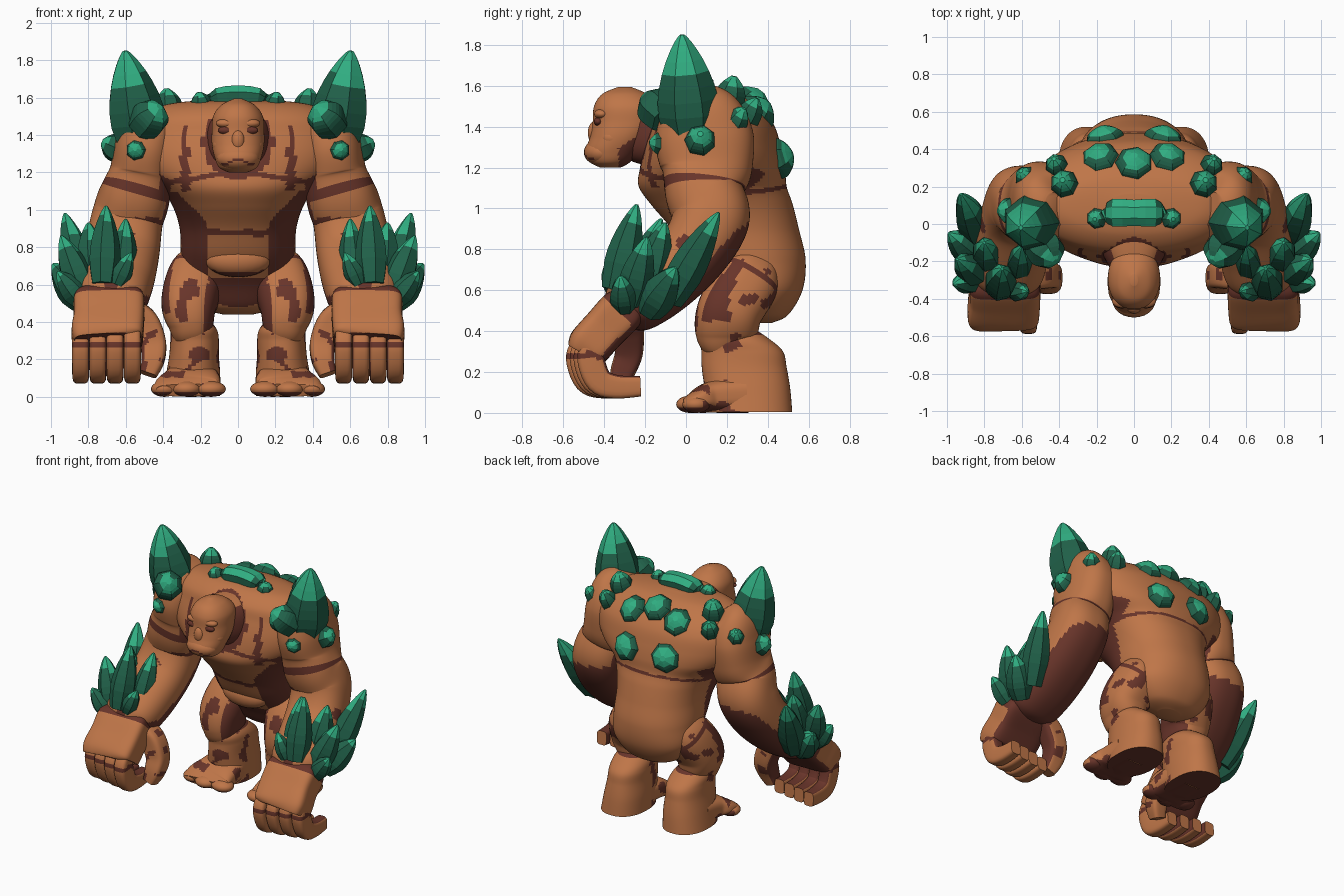
import bpy, bmesh, math
from mathutils import Vector, Matrix, noise

cube = bpy.data.objects.get("Cube")
if cube:
    bpy.data.objects.remove(cube)


def material(name, rgb):
    mat = bpy.data.materials.new(name)
    mat.use_nodes = True
    mat.diffuse_color = (*rgb, 1)
    mat.node_tree.nodes["Principled BSDF"].inputs["Base Color"].default_value = (*rgb, 1)
    return mat


ROCK = [material("orange clay", (.52, .18, .065)), material("dark brown", (.14, .035, .023))]
GEM = [material("bright green", (.03, .42, .22)), material("deep green", (.015, .12, .068))]
built = []


def finish(name, bm, rule, mats, along=None):
    """Colour the faces by a rule and turn the bmesh into an object."""
    bmesh.ops.recalc_face_normals(bm, faces=bm.faces)
    bm.normal_update()
    for face in bm.faces:
        t = along.get(face, 0) if along else 0
        face.material_index = int(bool(rule(face.calc_center_median(), face.normal, t)))
    mesh = bpy.data.meshes.new(name)
    bm.to_mesh(mesh)
    bm.free()
    for mat in mats:
        mesh.materials.append(mat)
    obj = bpy.data.objects.new(name, mesh)
    bpy.context.collection.objects.link(obj)
    built.append(obj)


def resample(keys, steps):
    """Smooth curve through the key rings (position and two radii)."""
    out = []
    last = len(keys) - 1
    for i in range(last):
        quad = [keys[max(i - 1, 0)], keys[i], keys[i + 1], keys[min(i + 2, last)]]
        for s in range(steps):
            u = s / steps
            out.append([b + .5 * u * (c - a + u * (2 * a - 5 * b + 4 * c - d + u * (3 * (b - c) + d - a)))
                        for a, b, c, d in zip(*quad)])
    return out + [list(keys[last])]


def loft(name, keys, rule, mats=ROCK, sides=56, steps=12, power=2.4, flat=False):
    """Skin rings (x, y, z, radius a, radius b); flat keeps the rings horizontal."""
    rings = resample(keys, steps)
    bm = bmesh.new()
    loops = []
    for i, ring in enumerate(rings):
        centre = Vector(ring[:3])
        side, up = Vector((1, 0, 0)), Vector((0, 1, 0))
        if not flat:
            ahead, behind = rings[min(i + 1, len(rings) - 1)], rings[max(i - 1, 0)]
            tangent = (Vector(ahead[:3]) - Vector(behind[:3])).normalized()
            ref = up if abs(tangent.x) > .9 else side
            side = (ref - tangent * ref.dot(tangent)).normalized()
            up = tangent.cross(side)
        loop = []
        for j in range(sides):
            angle = math.tau * (j + .5) / sides
            c, s = math.cos(angle), math.sin(angle)
            a = math.copysign(abs(c) ** (2 / power), c) * max(ring[3], .004)
            b = math.copysign(abs(s) ** (2 / power), s) * max(ring[4], .004)
            loop.append(bm.verts.new(centre + side * a + up * b))
        loops.append(loop)
    along = {}
    for i, (low, high) in enumerate(zip(loops, loops[1:])):
        for j in range(sides):
            k = (j + 1) % sides
            along[bm.faces.new((low[j], low[k], high[k], high[j]))] = (i + .5) / (len(loops) - 1)
    along[bm.faces.new(loops[0])] = 0
    along[bm.faces.new(loops[-1])] = 1
    finish(name, bm, rule, mats, along)


def blob(name, centre, radii, rule):
    bm = bmesh.new()
    shape = Matrix.Translation(centre) @ Matrix.Diagonal((*radii, 1))
    bmesh.ops.create_uvsphere(bm, u_segments=24, v_segments=16, radius=1, matrix=shape)
    finish(name, bm, rule, ROCK)


def crystal(name, base, tip, radius, profile, bright):
    """Faceted crystal, deep green up to the fraction `bright` of its rings."""
    base, tip = Vector(base), Vector(tip)
    keys = [(*base.lerp(tip, t), radius * r, radius * r) for t, r in profile]

    def rule(p, n, t):
        return t < bright + .25 * noise.noise(n * 3)
    loft(name, keys, rule, GEM, 7, 2, 2)


def plain(p, n, t):
    return False


def dark(p, n, t):
    return True


def patchy(p, scale, level):
    return noise.noise(p * scale) > level


# Torso: back is mostly clay, front has seams, dark flanks and a dark groin
def torso_rule(p, n, t):
    x, z = abs(p.x), p.z + .008 * noise.noise(p * 9)
    if n.z < -.45 and x > .36 and z > 1:
        return True
    if p.y > .22:
        return abs(z - 1.03 - .15 * p.y) < .011
    if z > 1.1:
        socket = (x / .19) ** 2 + ((z - 1.36) / .2) ** 2 < 1
        seam = abs(z - 1.19 + .35 * x * x) < .014
        groove = abs(x - .285 + .2 * (z - 1.3) ** 2) < .01 + .014 * (z < 1.33) and z < 1.45
        return socket or seam or groove
    return z < .64 or .86 < z < .895 or x > .165 + .95 * max(0, z - .93)


loft("torso", [(0, .36, .44, .08, .06), (0, .36, .48, .2, .14), (0, .355, .6, .29, .215),
               (0, .3, .75, .305, .285), (0, .24, .9, .312, .312), (0, .175, 1.02, .35, .347),
               (0, .13, 1.11, .41, .362), (0, .13, 1.2, .51, .355), (0, .13, 1.3, .56, .335),
               (0, .13, 1.41, .56, .3), (0, .11, 1.5, .5, .25), (0, .1, 1.565, .375, .16),
               (0, .1, 1.59, .12, .06)],
     torso_rule, sides=128, power=2.25, flat=True)
blob("belly_plate", (0, .09, .73), (.175, .09, .09), lambda p, n, t: n.z < -.75)

# Head and face
loft("neck", [(0, 0, 1.36, .19, .19), (0, -.15, 1.37, .17, .17), (0, -.25, 1.38, .12, .15)],
     lambda p, n, t: n.z < .7)
loft("head", [(0, -.37, 1.2, .05, .05), (0, -.37, 1.225, .1, .095), (0, -.355, 1.28, .125, .135),
              (0, -.32, 1.35, .14, .15), (0, -.295, 1.42, .14, .162), (0, -.29, 1.5, .133, .16),
              (0, -.3, 1.56, .09, .11), (0, -.3, 1.595, .02, .03)],
     lambda p, n, t: n.z < -.3 and p.y > -.33, power=2.2, flat=True)
blob("muzzle", (0, -.41, 1.275), (.115, .09, .068),
     lambda p, n, t: (abs(p.z - 1.27 + .4 * abs(p.x)) < .008 and abs(p.x) < .08) or n.z > .85)
blob("nose", (0, -.45, 1.37), (.036, .03, .055), lambda p, n, t: n.z < -.7)
blob("left_brow", (.06, -.412, 1.462), (.058, .037, .026), plain)
blob("left_eye", (.064, -.43, 1.425), (.044, .021, .021), dark)
blob("left_cheek", (.085, -.355, 1.345), (.052, .07, .05), lambda p, n, t: n.z < -.5)


# Arms: seam above the elbow, dark underside of the forearm
def arm_rule(p, n, t):
    z = p.z + .02 * noise.noise(p * 7)
    if t < .411:
        return n.x < -.6 and z < 1.25
    if t < .432:
        return True
    if z > .95:
        return n.x < -.75 and n.y > -.4
    return n.z < -.15 or patchy(p, 8, .36)


loft("left_arm", [(.42, .08, 1.56, .07, .09), (.47, .08, 1.49, .15, .19), (.5, .09, 1.35, .162, .24),
                  (.52, .1, 1.2, .166, .225), (.55, .09, 1.08, .188, .192), (.592, .12, .95, .192, .19),
                  (.62, .03, .78, .2, .172), (.65, -.13, .63, .2, .168), (.68, -.27, .53, .188, .15),
                  (.69, -.33, .48, .12, .1)], arm_rule, sides=72)

# Fists: palm block with dark cuff, four curled fingers and a thumb
loft("left_palm", [(.69, -.27, .55, .15, .08), (.69, -.31, .505, .186, .112), (.69, -.4, .41, .188, .11),
                   (.7, -.475, .325, .19, .108), (.7, -.495, .295, .17, .085)],
     lambda p, n, t: n.y > .35 or n.z < -.6 or t < .29, power=5)


def finger_rule(i):
    def rule(p, n, t):
        inside = (n.y > .5 and p.z > .16) or (n.z > .6 and p.y > -.5)
        return inside or .265 < p.z < .3 or (n.x < -.75 and i > 0)
    return rule


for i in range(4):
    x = .565 + .092 * i
    y = .2 * (x - .7)
    loft(f"left_finger_{i + 1}", [(x, y - .48, .34, .045, .05), (x, y - .495, .27, .047, .066),
                                  (x, y - .455, .16, .046, .066), (x, y - .37, .128, .044, .058),
                                  (x, y - .25, .13, .039, .05)],
         finger_rule(i), sides=20, power=4, steps=5)
loft("left_thumb", [(.57, -.28, .47, .06, .07), (.5, -.275, .4, .075, .07), (.455, -.28, .29, .07, .068),
                    (.455, -.31, .2, .062, .06), (.48, -.33, .12, .045, .045)],
     lambda p, n, t: n.x > .4 or patchy(p, 12, .3), sides=28, power=4, steps=6)


# Legs and feet
def thigh_rule(p, n, t):
    inner = n.x < -.5
    outer_front = n.y < 0 and n.x > .7 and p.z > .45
    return .2 < t < .25 or inner or outer_front or patchy(p, 10, .27)


loft("left_thigh", [(.18, .36, .74, .1, .1), (.22, .305, .65, .148, .155), (.26, .215, .5, .15, .16),
                    (.25, .2, .38, .12, .15), (.24, .22, .31, .09, .1)], thigh_rule, power=2.5)
loft("left_shin", [(.24, .22, .42, .08, .1), (.235, .24, .36, .122, .17), (.232, .275, .3, .13, .2),
                   (.235, .285, .22, .133, .208), (.24, .3, .12, .145, .21), (.25, .31, .004, .155, .21)],
     lambda p, n, t: t < .13 or n.z < -.8 or (p.y < .27 and patchy(p, 11, .23)), power=2.3, flat=True)
loft("left_foot", [(.25, .3, .09, .14, .09), (.25, .14, .08, .155, .08), (.265, .05, .055, .18, .055),
                   (.265, 0, .035, .17, .035)],
     lambda p, n, t: n.z < -.6 or patchy(p, 11, .25), power=3)
for i, (x, y, wide) in enumerate([(.145, .03, .08), (.275, .02, .075), (.395, .05, .07)]):
    blob(f"left_toe_{i + 1}", (x, y, .042), (wide, .068, .042), lambda p, n, t: n.z < -.5 or n.y > .5)

# Long pointed crystals on shoulders and forearms: base, tip, radius
SPIKE = [(0, .75), (.3, 1), (.55, .9), (.78, .6), (.94, .27), (1, .08)]
crystal("left_shoulder_spike", (.51, .03, 1.3), (.605, -.02, 1.85), .155, SPIKE, .5)
spikes = [((.72, -.35, .6), (.705, -.24, 1.02), .087), ((.62, -.26, .61), (.6, -.12, .95), .075),
          ((.82, -.08, .55), (.925, .16, .98), .09), ((.82, -.18, .5), (.99, -.05, .71), .092),
          ((.82, -.27, .54), (.945, -.19, .86), .085), ((.77, -.2, .6), (.8, -.1, .93), .088),
          ((.65, -.36, .6), (.57, -.36, .77), .055), ((.84, -.3, .51), (.965, -.32, .67), .068)]
for i, (base, tip, radius) in enumerate(spikes):
    crystal(f"left_forearm_spike_{i + 1}", base, tip, radius, SPIKE, .6)

# Stubby crystals growing from the shoulders and back: place, direction, radius, height
KNOB = [(0, .95), (.4, 1.05), (.65, .95), (.85, .62), (1, .2)]
knobs = [((.2, .03, 1.58), (.2, -.1, 1), .055, .05), ((.18, .35, 1.47), (.2, .7, .7), .098, .075),
         ((.16, .465, 1.25), (.25, 1, .3), .1, .06), ((.41, .305, 1.45), (.2, .5, 1), .06, .1),
         ((.37, .21, 1.52), (.1, .2, 1), .074, .13), ((.57, .24, 1.42), (.4, .5, .8), .06, .09),
         ((.48, -.13, 1.48), (-.5, -.6, .6), .098, .12), ((.65, .07, 1.33), (1, 0, .45), .075, .085),
         ((.545, -.14, 1.32), (.15, -1, .1), .055, .04)]


def knob(name, place, direction, radius, height):
    place, direction = Vector(place), Vector(direction).normalized()
    crystal(name, place - direction * .06, place + direction * height, radius, KNOB, .68)


for i, entry in enumerate(knobs):
    knob(f"left_knob_{i + 1}", *entry)
knob("middle_back_knob", (0, .325, 1.52), (0, .6, .8), .098, .07)
loft("nape_crystal", [(-.155, .06, 1.58, .04, .02), (-.11, .06, 1.6, .08, .055), (0, .06, 1.605, .075, .065),
                      (.11, .06, 1.6, .08, .055), (.155, .06, 1.58, .04, .02)],
     lambda p, n, t: n.z < .75, GEM, 8, 2, 2)

# Mirror every left part to the right
for obj in list(built):
    if obj.name.startswith("left_"):
        mesh = obj.data.copy()
        mesh.transform(Matrix.Diagonal((-1, 1, 1, 1)))
        mesh.flip_normals()
        twin = bpy.data.objects.new(obj.name.replace("left_", "right_"), mesh)
        bpy.context.collection.objects.link(twin)
        built.append(twin)

# Smooth clay, faceted crystals
bpy.ops.object.select_all(action="DESELECT")
for obj in built:
    if obj.data.materials[0] == ROCK[0]:
        obj.select_set(True)
        bpy.context.view_layer.objects.active = obj
bpy.ops.object.shade_smooth_by_angle(angle=math.radians(35))
